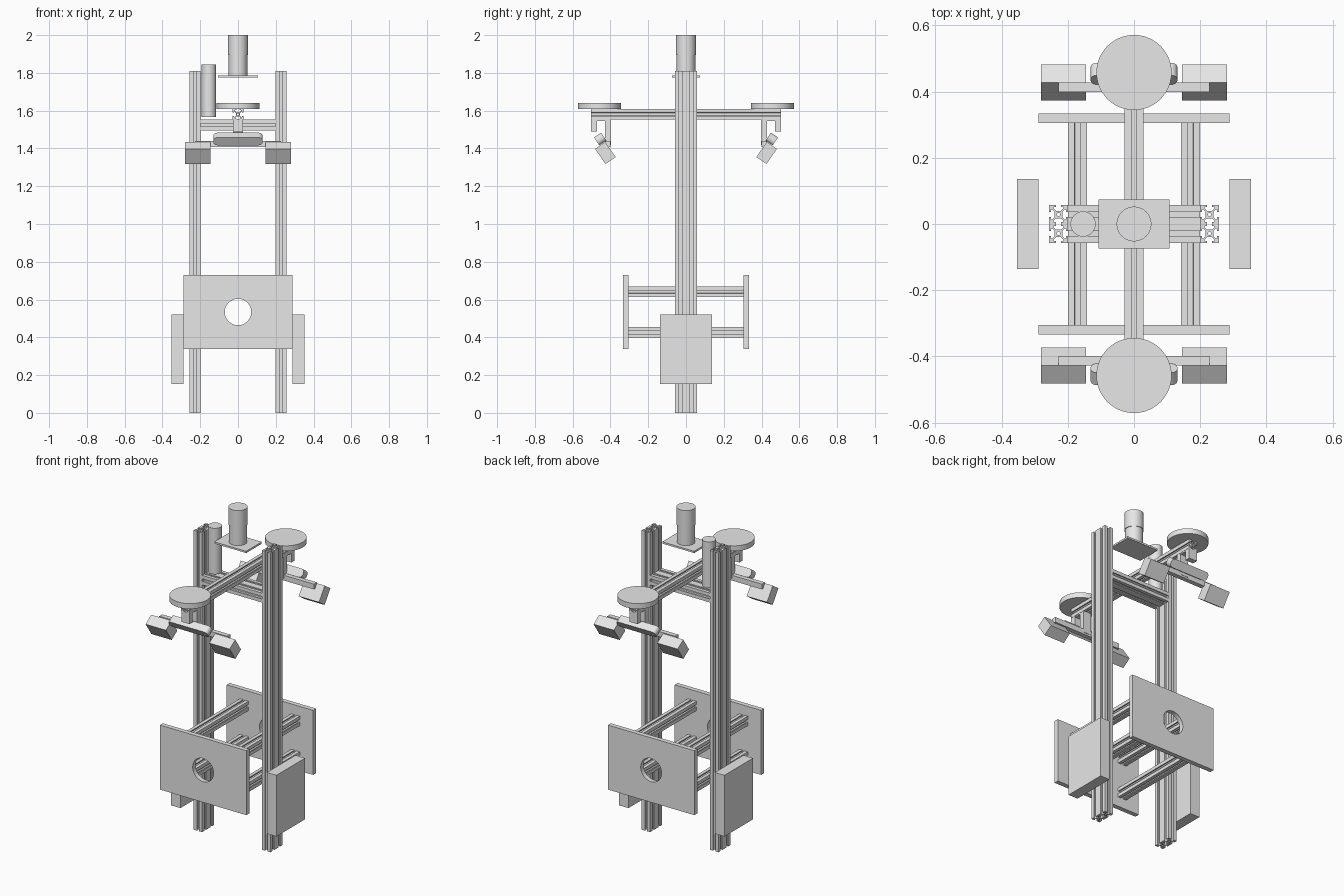
import bpy, bmesh
from math import sin, cos, pi, radians
from mathutils import Matrix, Vector

if "Cube" in bpy.data.objects:
    bpy.data.objects.remove(bpy.data.objects["Cube"])

GREY = (0.8, 0.8, 0.8, 1)
mat = bpy.data.materials.new("plain_grey")
mat.use_nodes = True
mat.diffuse_color = GREY
mat.node_tree.nodes["Principled BSDF"].inputs["Base Color"].default_value = GREY

parts = []
UNIT = 0.057      # side of one slotted extrusion


def finish(name, bm):
    mesh = bpy.data.meshes.new(name)
    bmesh.ops.recalc_face_normals(bm, faces=bm.faces)
    bm.to_mesh(mesh)
    bm.free()
    mesh.materials.append(mat)
    ob = bpy.data.objects.new(name, mesh)
    bpy.context.collection.objects.link(ob)
    parts.append(ob)
    return ob


def box(name, centre, size, tilt=0.0, round_ends=0.0):
    bm = bmesh.new()
    bmesh.ops.create_cube(bm, size=1)
    bmesh.ops.scale(bm, vec=size, verts=bm.verts)
    if round_ends:
        along_y = [e for e in bm.edges
                   if abs((e.verts[0].co - e.verts[1].co).normalized().y) > 0.9]
        bmesh.ops.bevel(bm, geom=along_y, offset=round_ends, segments=5,
                        profile=0.5, affect='EDGES')
    bm.transform(Matrix.Translation(centre) @ Matrix.Rotation(tilt, 4, 'X'))
    return finish(name, bm)


def span(name, low, high):
    low, high = Vector(low), Vector(high)
    return box(name, (low + high) / 2, high - low)


def cylinder(name, x, y, bottom, top, radius):
    bm = bmesh.new()
    bmesh.ops.create_cone(bm, cap_ends=True, segments=48, radius1=radius,
                          radius2=radius, depth=top - bottom)
    bm.transform(Matrix.Translation((x, y, (bottom + top) / 2)))
    return finish(name, bm)


def circle(radius, count, cx=0.0, cy=0.0):
    return [(cx + radius * cos(2 * pi * i / count),
             cy + radius * sin(2 * pi * i / count)) for i in range(count)]


def prism(name, outlines, length, matrix):
    """Fill the outlines (inner ones become holes) and extrude them."""
    curve = bpy.data.curves.new(name + "_profile", 'CURVE')
    curve.dimensions = '2D'
    curve.fill_mode = 'BOTH'
    curve.extrude = length / 2
    for points in outlines:
        spline = curve.splines.new('POLY')
        spline.points.add(len(points) - 1)
        for p, (x, y) in zip(spline.points, points):
            p.co = (x, y, 0, 1)
        spline.use_cyclic_u = True
    helper = bpy.data.objects.new(name + "_profile", curve)
    bpy.context.collection.objects.link(helper)
    bpy.context.view_layer.update()
    source = helper.evaluated_get(bpy.context.evaluated_depsgraph_get())
    mesh = source.to_mesh()
    bm = bmesh.new()
    bm.from_mesh(mesh)
    source.to_mesh_clear()
    bpy.data.objects.remove(helper)
    bpy.data.curves.remove(curve)
    bmesh.ops.remove_doubles(bm, verts=bm.verts, dist=0.00001)
    bm.transform(matrix)
    return finish(name, bm)


def slotted_outline():
    """Square section with a T-slot in each side."""
    side = [(0.5, -0.5), (0.5, -0.14), (0.39, -0.14), (0.39, -0.27),
            (0.34, -0.27), (0.2, -0.13), (0.2, 0.13), (0.34, 0.27),
            (0.39, 0.27), (0.39, 0.14), (0.5, 0.14)]
    points = []
    for x, y in side * 1:
        points.append((x * UNIT, y * UNIT))
    turned = list(points)
    for _ in range(3):
        points = [(-y, x) for x, y in points]
        turned += points
    return turned


SECTION = [slotted_outline(), circle(0.09 * UNIT, 12)]
TURN = {'X': Matrix.Rotation(pi / 2, 4, 'Y'),
        'Y': Matrix.Rotation(pi / 2, 4, 'X'),
        'Z': Matrix.Identity(4)}


def rail(name, axis, centre, length):
    return prism(name, SECTION, length, Matrix.Translation(centre) @ TURN[axis])


# Twin-section uprights and cross beam
for y, row in ((-UNIT / 2, "front"), (UNIT / 2, "back")):
    for x, side in ((-0.228, "right"), (0.228, "left")):
        rail(f"upright_{side}_{row}", 'Z', (x, y, 0.905), 1.81)
    rail(f"cross_beam_{row}", 'X', (0, y, 1.524), 0.4)

# Long boom and lower rails
rail("boom", 'Y', (0, 0, 1.581), 1.006)
for x, side in ((-0.171, "right"), (0.171, "left")):
    for z, level in ((0.426, "lower"), (0.641, "upper")):
        rail(f"{level}_rail_{side}", 'Y', (x, 0, z), 0.612)
    # Side boxes
    s = 1 if x > 0 else -1
    box(f"side_box_{side}", (s * 0.321, 0, 0.337), (0.064, 0.273, 0.37))

# End panels with a round opening
panel = [(-0.289, -0.195), (0.289, -0.195), (0.289, 0.195), (-0.289, 0.195)]
for s, end in ((-1, "front"), (1, "back")):
    prism(f"{end}_panel", [panel, circle(0.07, 48)], 0.028,
          Matrix.Translation((0, s * 0.319, 0.534)) @ TURN['Y'])

    # Antenna disc at the boom end
    cylinder(f"{end}_disc", 0, s * 0.4575, 1.609, 1.641, 0.1135)

    # Hanger, lamp bar, sensor head
    box(f"{end}_hanger_outer", (0, s * 0.487, 1.522), (0.054, 0.032, 0.066))
    box(f"{end}_hanger_inner", (0, s * 0.413, 1.487), (0.054, 0.032, 0.136))
    box(f"{end}_hanger_top", (0, s * 0.45, 1.55), (0.054, 0.106, 0.01))
    box(f"{end}_lamp_bar", (0, s * 0.413, 1.424), (0.456, 0.028, 0.032))
    tilt = -s * radians(34.5)
    box(f"{end}_sensor_head", (0, s * 0.454, 1.45), (0.262, 0.045, 0.05),
        tilt, 0.021)

    # Tilted lamps
    for x, side in ((-0.213, "right"), (0.213, "left")):
        box(f"{end}_lamp_{side}", (x, s * 0.427, 1.376),
            (0.136, 0.065, 0.097), tilt)

# Top sensor on its plate, and the side canister
span("sensor_plate", (-0.107, -0.074, 1.776), (0.107, 0.074, 1.787))
cylinder("sensor_base", 0, 0, 1.787, 1.895, 0.049)
cylinder("sensor_cap", 0, 0, 1.895, 2.0, 0.0525)
cylinder("canister", -0.154, 0, 1.567, 1.845, 0.038)

# Smooth the round surfaces, keep edges sharp
bpy.ops.object.select_all(action='DESELECT')
for ob in parts:
    ob.select_set(True)
bpy.context.view_layer.objects.active = parts[0]
bpy.ops.object.shade_smooth_by_angle(angle=radians(30))
